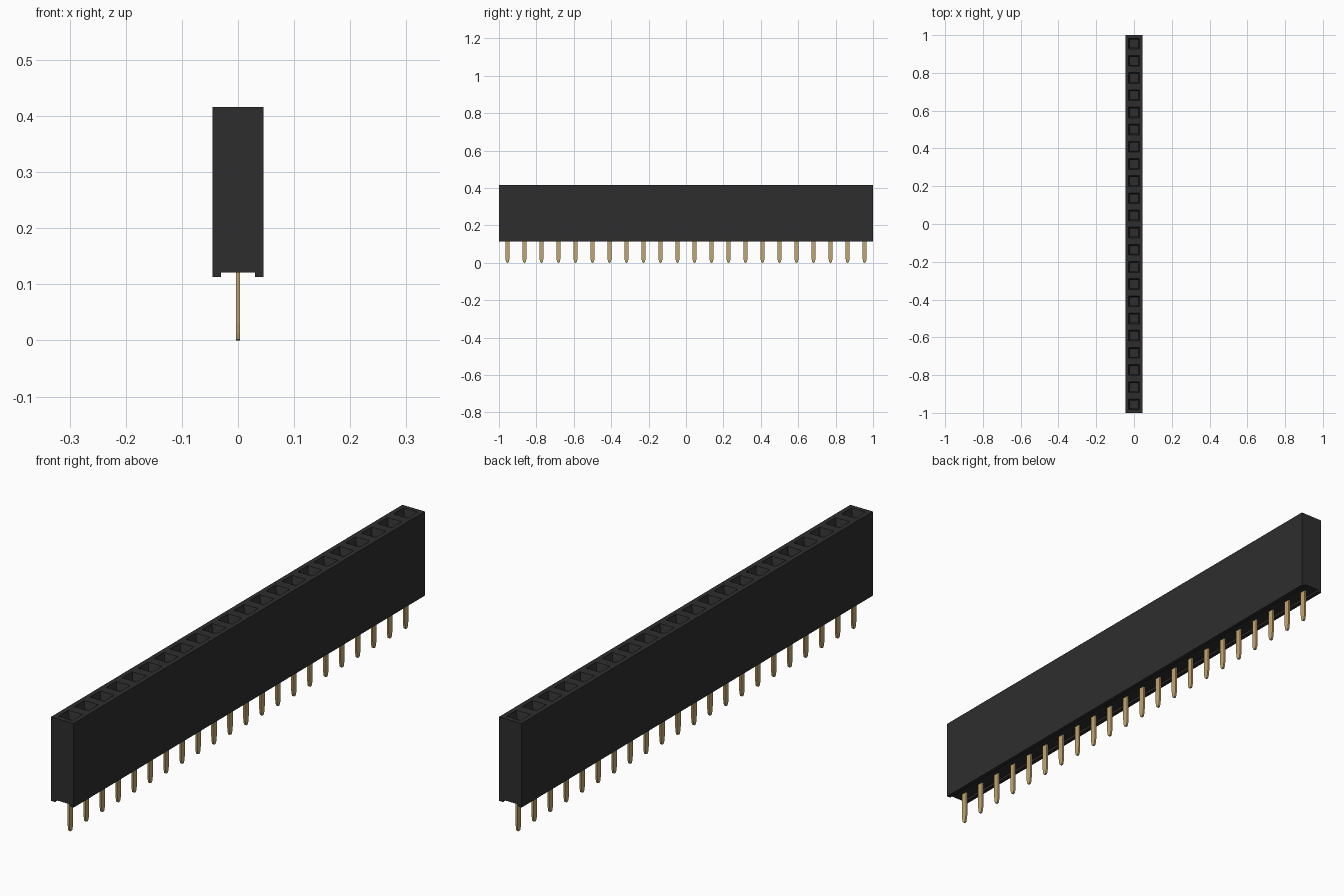
import bpy
import bmesh

cube = bpy.data.objects.get("Cube")
if cube:
    bpy.data.objects.remove(cube, do_unlink=True)

COUNT = 22
PITCH = 2.0 / COUNT


def material(name, color, metallic=0.0):
    m = bpy.data.materials.new(name)
    m.use_nodes = True
    m.diffuse_color = color
    m.node_tree.nodes["Principled BSDF"].inputs["Base Color"].default_value = color
    return m


def finish(bm, name, mat):
    bmesh.ops.recalc_face_normals(bm, faces=bm.faces)
    mesh = bpy.data.meshes.new(name)
    bm.to_mesh(mesh)
    bm.free()
    mesh.materials.append(mat)
    obj = bpy.data.objects.new(name, mesh)
    bpy.context.collection.objects.link(obj)
    return obj


def prism(bm, points, place, start, end):
    """Extrude a closed 2D outline between two positions along one axis."""
    rings = [[bm.verts.new(place(a, b, t)) for a, b in points] for t in (start, end)]
    n = len(points)
    for i in range(n):
        j = (i + 1) % n
        bm.faces.new((rings[0][i], rings[0][j], rings[1][j], rings[1][i]))
    bm.faces.new(rings[0][::-1])
    bm.faces.new(rings[1])


black = material("black plastic", (0.027, 0.027, 0.027, 1))
gold = material("gold metal", (0.54, 0.38, 0.16, 1))

# Housing: channelled cross-section swept along y, one segment per socket
section = [(-0.045, 0.113), (-0.03, 0.113), (-0.03, 0.121), (0.03, 0.121),
           (0.03, 0.113), (0.045, 0.113), (0.045, 0.416), (-0.045, 0.416)]
bm = bmesh.new()
rings = [[bm.verts.new((x, -1 + k * PITCH, z)) for x, z in section]
         for k in range(COUNT + 1)]
sockets = []
for a, b in zip(rings, rings[1:]):
    for i in range(8):
        j = (i + 1) % 8
        face = bm.faces.new((a[i], b[i], b[j], a[j]))
        if i == 6:
            sockets.append(face)
bm.faces.new(rings[0])
bm.faces.new(rings[-1][::-1])
bmesh.ops.recalc_face_normals(bm, faces=bm.faces)

# Sockets: square mouth, tapered lead-in, then a deep straight shaft
for thickness, depth in ((0.024, 0), (0.010, -0.025), (0.0005, -0.2)):
    bmesh.ops.inset_individual(bm, faces=sockets, thickness=thickness, depth=depth)
finish(bm, "housing", black)

# Pins and spring contacts
tip = [(-0.011, 0.122), (-0.011, 0.03), (-0.009, 0.012), (-0.006, 0.002),
       (-0.003, 0), (0.003, 0), (0.006, 0.002), (0.009, 0.012),
       (0.011, 0.03), (0.011, 0.122)]
blade = [(-0.006, 0.19), (0.006, 0.19), (0.006, 0.36), (-0.006, 0.36)]
pins, contacts = bmesh.new(), bmesh.new()
for k in range(COUNT):
    y = -1 + (k + 0.5) * PITCH
    place = lambda a, b, t: (t, y + a, b)
    prism(pins, tip, place, -0.0035, 0.0035)
    for side in (-1, 1):
        prism(contacts, blade, place, side * 0.004, side * 0.007)
finish(pins, "pins", gold)
finish(contacts, "spring_contacts", gold)
